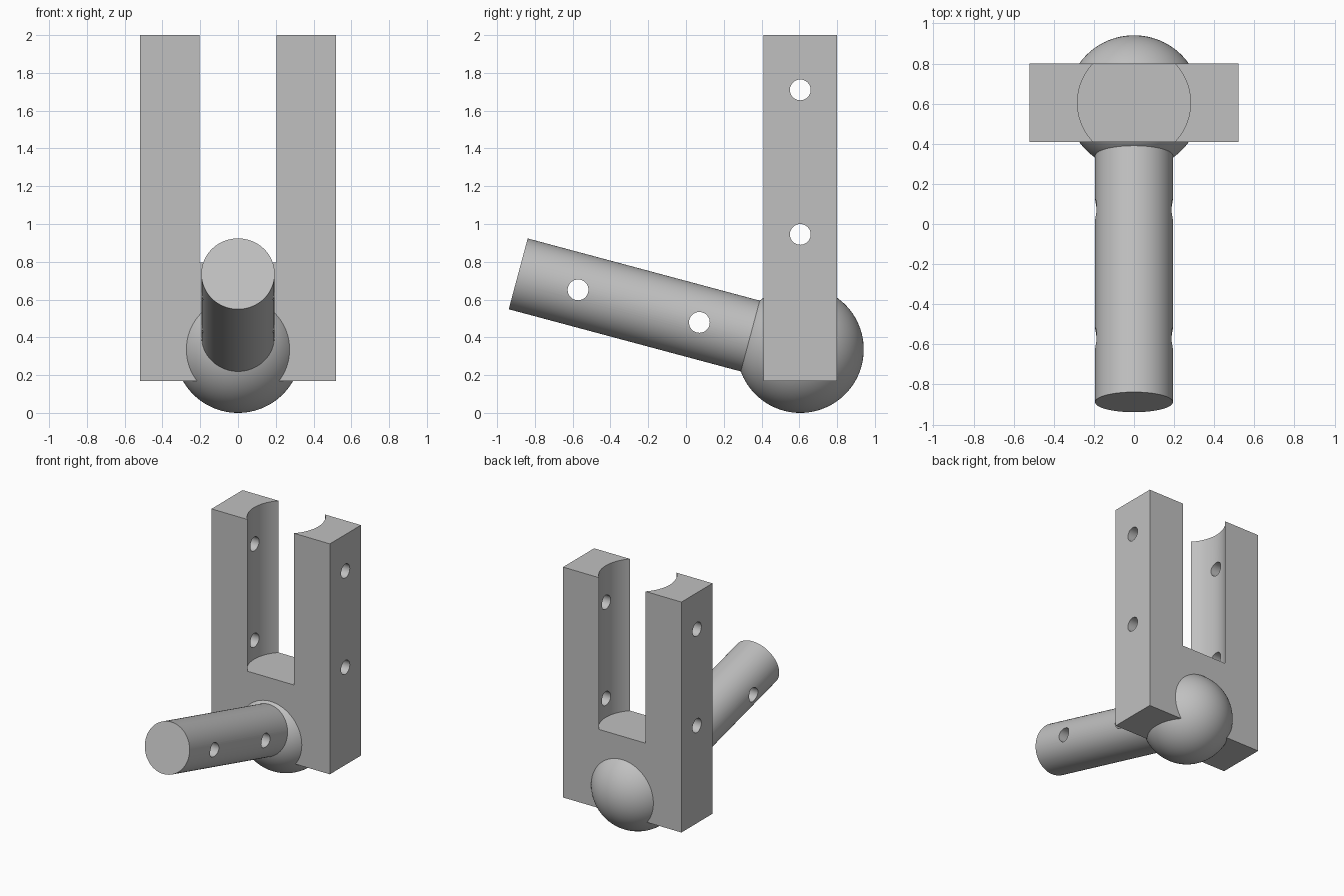
import bpy
from math import radians, sin, cos, pi
from mathutils import Vector

cube = bpy.data.objects.get("Cube")
if cube:
    bpy.data.objects.remove(cube, do_unlink=True)

grey = bpy.data.materials.new("plain grey")
grey.use_nodes = True
colour = (0.53, 0.53, 0.53, 1)
grey.diffuse_color = colour
grey.node_tree.nodes["Principled BSDF"].inputs["Base Color"].default_value = colour

BALL_R = 0.336
CENTRE = Vector((0, 0.605, BALL_R))
TILT = radians(15)
AXIS = Vector((0, -cos(TILT), sin(TILT)))
ROD_R, ROD_LEN = 0.194, 1.546
HOLE_R = 0.055


def name_last(name):
    ob = bpy.context.object
    ob.name = name
    ob.data.materials.append(grey)
    return ob


def cylinder(name, radius, depth, location, rotation=(0, 0, 0), sides=96):
    bpy.ops.mesh.primitive_cylinder_add(vertices=sides, radius=radius, depth=depth,
                                        location=location, rotation=rotation)
    return name_last(name)


def cross_hole(y, z):
    return cylinder("hole_cutter", HOLE_R, 1.5, (0, y, z), (0, pi / 2, 0), 48)


def cut(ob, cutters):
    for cutter in cutters:
        mod = ob.modifiers.new("cut", 'BOOLEAN')
        mod.operation = 'DIFFERENCE'
        mod.solver = 'EXACT'
        mod.object = cutter
        bpy.context.view_layer.objects.active = ob
        bpy.ops.object.modifier_apply(modifier=mod.name)
        bpy.data.objects.remove(cutter, do_unlink=True)


def smooth(ob):
    bpy.ops.object.select_all(action='DESELECT')
    ob.select_set(True)
    bpy.context.view_layer.objects.active = ob
    bpy.ops.object.shade_smooth_by_angle(angle=radians(30))


# Forked block: round slot from the top, two pin holes through both prongs
bottom, top, slot_floor = 0.17, 2.0, 0.795
bpy.ops.mesh.primitive_cube_add(size=1, location=(0, CENTRE.y, (bottom + top) / 2))
block = name_last("forked_block")
block.scale = (1.04, 0.39, top - bottom)
bpy.ops.object.transform_apply(location=False, rotation=False, scale=True)
slot = cylinder("slot_cutter", 0.282, 2, (0, CENTRE.y, slot_floor + 1))
cut(block, [slot] + [cross_hole(CENTRE.y, z) for z in (0.945, 1.71)])
smooth(block)

# Ball joint
bpy.ops.mesh.primitive_uv_sphere_add(segments=96, ring_count=48, radius=BALL_R, location=CENTRE)
smooth(name_last("ball_joint"))

# Tilted rod from the ball's centre, with two pin holes
rod = cylinder("tilted_rod", ROD_R, ROD_LEN, CENTRE + AXIS * ROD_LEN / 2,
               AXIS.to_track_quat('Z', 'Y').to_euler())
holes = [CENTRE + AXIS * d for d in (0.553, 1.218)]
cut(rod, [cross_hole(p.y, p.z) for p in holes])
smooth(rod)
